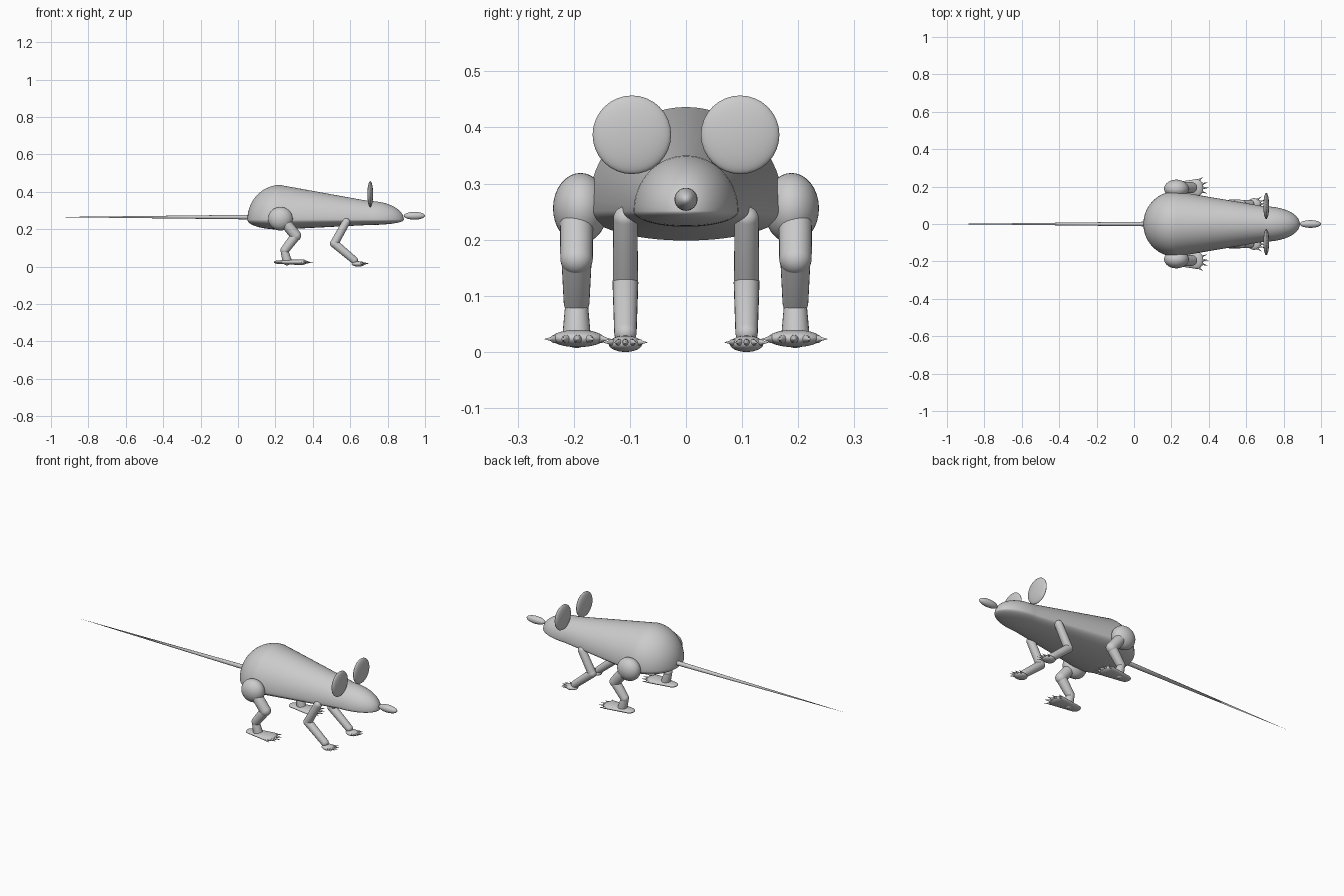
import bpy, bmesh
from math import sin, cos, pi, radians
from mathutils import Vector, Matrix

if "Cube" in bpy.data.objects:
    bpy.data.objects.remove(bpy.data.objects["Cube"])


def skin(name, stations, up=1.0, down=1.0, matrix=Matrix(), n=32):
    """Skin round sections (x, radius) along x; upper and lower halves scaled in z."""
    bm = bmesh.new()
    rings = []
    for x, r in stations:
        ring = []
        for i in range(n):
            a = 2 * pi * i / n
            s = sin(a)
            ring.append(bm.verts.new((x, r * cos(a), r * s * (up if s > 0 else down))))
        rings.append(ring)
    for a, b in zip(rings, rings[1:]):
        for i in range(n):
            j = (i + 1) % n
            bm.faces.new((a[i], a[j], b[j], b[i]))
    bm.faces.new(rings[0])
    bm.faces.new(rings[-1])
    bmesh.ops.transform(bm, matrix=matrix, verts=bm.verts)
    bmesh.ops.remove_doubles(bm, verts=bm.verts, dist=1e-5)
    bmesh.ops.recalc_face_normals(bm, faces=bm.faces)
    me = bpy.data.meshes.new(name)
    bm.to_mesh(me)
    bm.free()
    ob = bpy.data.objects.new(name, me)
    bpy.context.collection.objects.link(ob)
    bpy.ops.object.select_all(action='DESELECT')
    ob.select_set(True)
    bpy.context.view_layer.objects.active = ob
    bpy.ops.object.shade_smooth_by_angle(angle=radians(40))
    return ob


def capped(x0, r0, x1, r1, cap0, cap1, k=8):
    """Stations of a tapered rod with elliptical caps of length cap0 and cap1."""
    back = [(x0 - cap0 * cos(pi / 2 * i / k), r0 * sin(pi / 2 * i / k)) for i in range(k + 1)]
    front = [(x1 + cap1 * sin(pi / 2 * i / k), r1 * cos(pi / 2 * i / k)) for i in range(k + 1)]
    return back + front


def ellipsoid(name, c, rx, ry, rz):
    st = [(-rx * cos(pi * i / 20), ry * sin(pi * i / 20)) for i in range(21)]
    return skin(name, st, rz / ry, rz / ry, Matrix.Translation(c))


def limb(name, p, q, r0, r1):
    p, q = Vector(p), Vector(q)
    d = q - p
    m = Matrix.Translation(p) @ d.to_track_quat('X', 'Z').to_matrix().to_4x4()
    return skin(name, capped(0, r0, d.length, r1, r0, r1), matrix=m, n=24)


def toes(name, c, reach, spread, length, r):
    """Five fanned toes, each a round bead ending in a pointed claw."""
    for i in range(5):
        t = (i - 2) / 2
        m = (Matrix.Translation((c[0] + reach * (cos(t * 1.1) - 1), c[1] + spread * t, c[2]))
             @ Matrix.Rotation(t * radians(35), 4, 'Z'))
        st = [(-length * .5, 0), (-length * .4, r * .7), (-length * .2, r), (0, r * .85),
              (length * .15, r * .45), (length * .6, 0)]
        skin(f"{name}_{i + 1}", st, matrix=m, n=10)


# body with rounded rump, tapering to the snout; flatter belly
skin("body", capped(.225, .175, .70, .094, .175, .187, 14), 1.06, .3,
     Matrix.Translation((0, 0, .251)), 64)

# nose and tail
ellipsoid("nose", (.943, 0, .272), .057, .0205, .0205)
skin("tail", [(-1, 0), (.08, .0125)], matrix=Matrix.Translation((0, 0, .265)), n=24)

for side, s in (("left", 1), ("right", -1)):
    # ear
    ellipsoid(f"{side}_ear", (.707, s * .0965, .387), .0155, .07, .07)

    # hind leg
    y = s * .195
    ellipsoid(f"{side}_hip", (.227, s * .188, .256), .066, .049, .063)
    limb(f"{side}_thigh", (.245, y, .245), (.309, y, .166), .03, .029)
    limb(f"{side}_shin", (.309, y, .166), (.25, y, .088), .027, .023)
    limb(f"{side}_hind_ankle", (.247, y, .088), (.262, y, .032), .02, .025)
    skin(f"{side}_hind_foot", capped(.22, .03, .335, .047, .028, .035), .33, .33,
         Matrix.Translation((0, s * .193, .024)))
    toes(f"{side}_hind_toe", (.373, s * .193, .023), .045, .043, .05, .008)

    # front leg
    y = s * .108
    limb(f"{side}_upper_arm", (.578, y, .238), (.515, y, .124), .0215, .0225)
    limb(f"{side}_forearm", (.515, y, .124), (.622, y, .034), .023, .02)
    ellipsoid(f"{side}_front_paw", (.643, y, .0145), .036, .03, .0145)
    toes(f"{side}_front_toe", (.682, y, .017), .03, .027, .04, .006)
